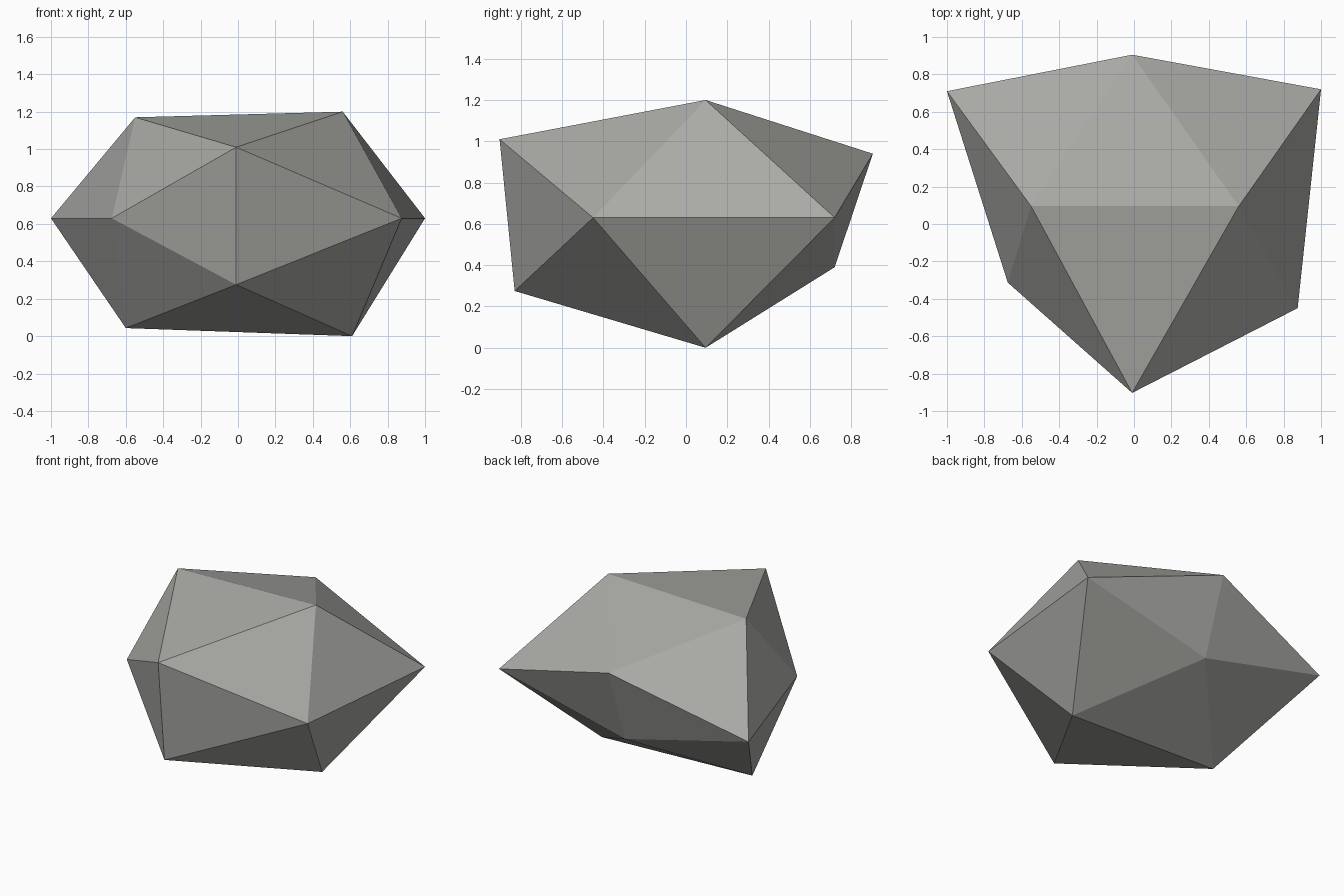
import bpy, bmesh

if "Cube" in bpy.data.objects:
    bpy.data.objects.remove(bpy.data.objects["Cube"])

# Stone colour
stone = bpy.data.materials.new("stone grey")
stone.diffuse_color = (0.40, 0.40, 0.38, 1)
stone.use_nodes = True
stone.node_tree.nodes["Principled BSDF"].inputs["Base Color"].default_value = stone.diffuse_color

# Irregular icosahedron: three crossing rectangles, corners keyed by direction signs
corners = {
    # side corners (x, y)
    (-1, -1, 0): (-0.675, -0.313, 0.63), (1, -1, 0): (0.875, -0.45, 0.63),
    (-1, 1, 0): (-1.0, 0.71, 0.63), (1, 1, 0): (1.0, 0.72, 0.63),
    # top and bottom corners (x, z)
    (-1, 0, -1): (-0.60, 0.095, 0.043), (1, 0, -1): (0.61, 0.095, 0.0),
    (-1, 0, 1): (-0.55, 0.095, 1.17), (1, 0, 1): (0.56, 0.095, 1.20),
    # front and back corners (y, z)
    (0, -1, -1): (-0.01, -0.83, 0.275), (0, -1, 1): (-0.01, -0.903, 1.01),
    (0, 1, -1): (-0.01, 0.72, 0.39), (0, 1, 1): (-0.01, 0.905, 0.94),
}

bm = bmesh.new()
v = {key: bm.verts.new(co) for key, co in corners.items()}
S = (-1, 1)

# One triangle per octant
for x in S:
    for y in S:
        for z in S:
            bm.faces.new((v[x, y, 0], v[x, 0, z], v[0, y, z]))

# Two triangles on each short rectangle edge
for a in S:
    for b in S:
        bm.faces.new((v[a, -1, 0], v[a, 1, 0], v[a, 0, b]))
        bm.faces.new((v[-1, 0, a], v[1, 0, a], v[0, b, a]))
        bm.faces.new((v[0, a, -1], v[0, a, 1], v[b, a, 0]))

bmesh.ops.recalc_face_normals(bm, faces=bm.faces)
mesh = bpy.data.meshes.new("rock")
bm.to_mesh(mesh)
bm.free()
mesh.materials.append(stone)
rock = bpy.data.objects.new("rock", mesh)
bpy.context.collection.objects.link(rock)
